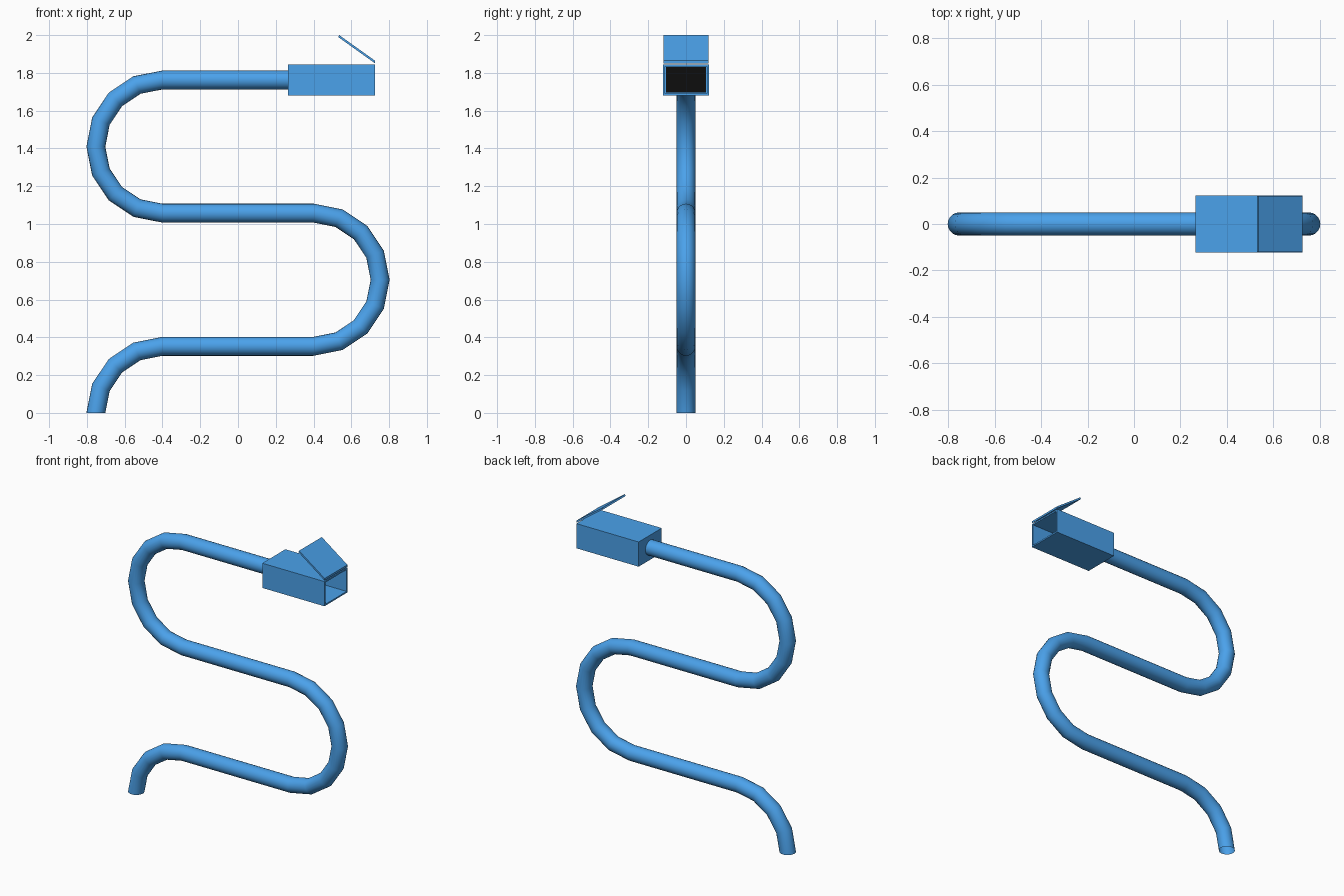
import bpy, bmesh
from math import cos, sin, pi, radians

if "Cube" in bpy.data.objects:
    bpy.data.objects.remove(bpy.data.objects["Cube"])

def material(name, rgb):
    m = bpy.data.materials.new(name)
    m.diffuse_color = (*rgb, 1)
    m.use_nodes = True
    m.node_tree.nodes["Principled BSDF"].inputs["Base Color"].default_value = m.diffuse_color
    return m

BLUE = material("blue", (0.07, 0.36, 0.83))
BLACK = material("black", (0.004, 0.004, 0.004))

def finish(name, bm, mat):
    bmesh.ops.recalc_face_normals(bm, faces=bm.faces)
    me = bpy.data.meshes.new(name)
    bm.to_mesh(me)
    bm.free()
    me.materials.append(mat)
    ob = bpy.data.objects.new(name, me)
    bpy.context.collection.objects.link(ob)
    return ob

def box(bm, x0, x1, y, z0, z1):
    bmesh.ops.create_cube(bm, size=1)
    for v in bm.verts:
        v.co = (x0 if v.co.x < 0 else x1, y if v.co.y > 0 else -y, z0 if v.co.z < 0 else z1)

# Serpentine tube: rings mitred along three arcs, open at both ends
R, TUBE, SIDES = 0.3525, 0.05, 20
stations = []
for cx, cz, a0, a1, steps, side in ((-0.4, 0, 180, 90, 4, 1),
                                    (0.4, 2 * R, -90, 90, 8, -1),
                                    (-0.4, 4 * R, 270, 90, 8, 1)):
    for i in range(steps + 1):
        a = radians(a0 + (a1 - a0) * i / steps)
        stations.append((cx + R * cos(a), cz + R * sin(a), side * cos(a), side * sin(a)))
stations.append((0.27, 5 * R, 0, 1))

bm = bmesh.new()
rings = []
for x, z, nx, nz in stations:
    ring = []
    for k in range(SIDES):
        t = 2 * pi * k / SIDES
        c = TUBE * cos(t)
        ring.append(bm.verts.new((x + nx * c, TUBE * sin(t), z + nz * c)))
    rings.append(ring)
for a, b in zip(rings, rings[1:]):
    for k in range(SIDES):
        j = (k + 1) % SIDES
        bm.faces.new((a[k], a[j], b[j], b[k]))
tube = finish("tube", bm, BLUE)
tube.data.shade_smooth()

# Hollow head, open towards +x
bm = bmesh.new()
box(bm, 0.265, 0.725, 0.122, 1.68, 1.845)
bm.normal_update()
mouth = max(bm.faces, key=lambda f: f.calc_center_median().x)
bmesh.ops.inset_region(bm, faces=[mouth], thickness=0.014)
inner = bmesh.ops.extrude_discrete_faces(bm, faces=[mouth])["faces"][0]
bmesh.ops.translate(bm, verts=inner.verts, vec=(-0.445, 0, 0))
finish("head_box", bm, BLUE)

# Dark panel at the back of the hollow
bm = bmesh.new()
box(bm, 0.279, 0.285, 0.106, 1.695, 1.83)
finish("inner_panel", bm, BLACK)

# Raised lid, hinged at the mouth edge
bm = bmesh.new()
profile = ((0.725, 1.851), (0.725, 1.865), (0.536, 2.0), (0.53, 1.99))
face = bm.faces.new([bm.verts.new((x, -0.12, z)) for x, z in profile])
ext = bmesh.ops.extrude_face_region(bm, geom=[face])["geom"]
bmesh.ops.translate(bm, verts=[g for g in ext if isinstance(g, bmesh.types.BMVert)], vec=(0, 0.24, 0))
finish("lid", bm, BLUE)
